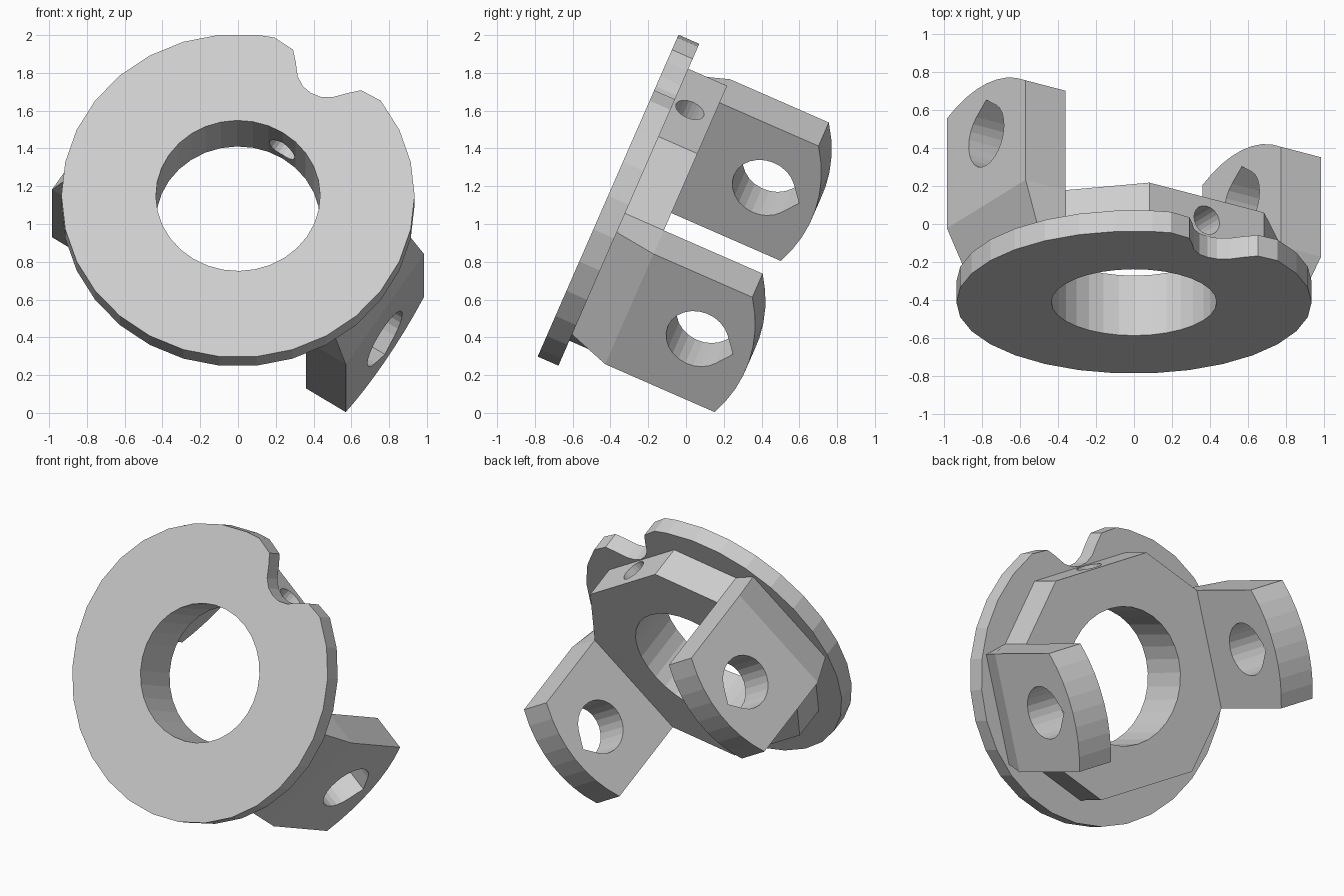
import bpy
import bmesh
from math import sin, cos, pi, radians, sqrt
from mathutils import Vector

cube = bpy.data.objects.get("Cube")
if cube:
    bpy.data.objects.remove(cube, do_unlink=True)

metal = bpy.data.materials.new("light_grey")
metal.use_nodes = True
GREY = (0.62, 0.62, 0.62, 1)
metal.diffuse_color = GREY
metal.node_tree.nodes["Principled BSDF"].inputs["Base Color"].default_value = GREY

# Tilted part frame: P points to the lugs, D to the set screw, W to the back
TILT, TURN = radians(23.64), radians(57)
U = Vector((1, 0, 0))
V = Vector((0, sin(TILT), cos(TILT)))
W = Vector((0, cos(TILT), -sin(TILT)))
P = U * sin(TURN) - V * cos(TURN)
D = U * cos(TURN) + V * sin(TURN)
ORIGIN = Vector((0, -0.4125, 1.15))

# Main dimensions
RIM, BORE = 0.935, 0.435
PLATE, HUB = 0.12, 0.344
LUG_IN, LUG_OUT, HALF = 0.677, 0.927, 0.38


def loft(name, ring_a, ring_b):
    """Closed solid between two rings of (p, d, w) points."""
    bm = bmesh.new()
    a, b = [[bm.verts.new(ORIGIN + P * p + D * d + W * w) for p, d, w in ring]
            for ring in (ring_a, ring_b)]
    bm.faces.new(a)
    bm.faces.new(b)
    for i in range(len(a)):
        j = (i + 1) % len(a)
        bm.faces.new((a[i], a[j], b[j], b[i]))
    bmesh.ops.recalc_face_normals(bm, faces=bm.faces)
    mesh = bpy.data.meshes.new(name)
    bm.to_mesh(mesh)
    bm.free()
    mesh.materials.append(metal)
    obj = bpy.data.objects.new(name, mesh)
    bpy.context.collection.objects.link(obj)
    return obj


def along_w(name, outline, low, high):
    return loft(name, *[[(p, d, w) for p, d in outline] for w in (low, high)])


def along_p(name, outline, low, high):
    return loft(name, *[[(p, d, w) for d, w in outline] for p in (low, high)])


def along_d(name, outline, low, high):
    return loft(name, *[[(p, d, w) for p, w in outline] for d in (low, high)])


def circle(radius, count, cx=0.0, cy=0.0):
    return [(cx + radius * cos(2 * pi * i / count), cy + radius * sin(2 * pi * i / count))
            for i in range(count)]


def cut(obj, cutter):
    """Subtract the cutter, bake the result and drop the cutter."""
    cutter.hide_render = True
    mod = obj.modifiers.new("cut", "BOOLEAN")
    mod.operation = "DIFFERENCE"
    mod.solver = "EXACT"
    mod.object = cutter
    bpy.context.view_layer.update()
    graph = bpy.context.evaluated_depsgraph_get()
    mesh = bpy.data.meshes.new_from_object(obj.evaluated_get(graph))
    obj.modifiers.clear()
    obj.data = mesh
    bpy.data.objects.remove(cutter, do_unlink=True)


# Flange plate: round rim interrupted by a flared notch
half_notch = [(0.335, 0.872), (0.215, 0.866), (0.165, 0.815), (0.11, 0.75), (0.055, 0.717)]
notch = half_notch + [(0, 0.708)] + [(-p, d) for p, d in reversed(half_notch)]
rim = []
for i in range(30):
    angle = pi / 2 + radians(3) + 2 * pi * i / 30
    p, d = RIM * cos(angle), RIM * sin(angle)
    if d < 0 or abs(p) > 0.36:
        rim.append((p, d))
flange = along_w("flange_plate", rim + notch, 0, PLATE)
cut(flange, along_w("bore_cutter", circle(BORE, 32), -0.1, 0.5))

# Eight-sided hub with the bore and one set screw hole
FLAT, SIDE = 0.703, 0.36
quarter = [(LUG_IN, HALF), (SIDE, FLAT)]
top = quarter + [(-p, d) for p, d in reversed(quarter)]
hub = along_w("hub", top + [(-p, -d) for p, d in top], PLATE, HUB)
cut(hub, along_w("bore_cutter", circle(BORE, 32), -0.1, 0.5))
cut(hub, along_d("screw_cutter", circle(0.08, 20, 0, 0.215), 0.2, 0.9))

# Lug side profile: straight sides and an off-centre rounded tip
ARC, PEAK, SHIFT = 0.85, 1.038, -0.06
tip = []
for i in range(9):
    d = HALF - 2 * HALF * i / 8
    tip.append((d, PEAK - ARC + sqrt(ARC ** 2 - (d - SHIFT) ** 2)))
profile = [(-HALF, HUB), (HALF, HUB)] + tip

# Pin hole: circle drawn to a slight point towards the tip
PIN_W, PIN_R = 0.737, 0.17
pin = [(0, PIN_W + 0.205)]
for i in range(21):
    angle = radians(90 + 34 + (360 - 68) * i / 20)
    pin.append((PIN_R * cos(angle), PIN_W + PIN_R * sin(angle)))

# Pair of lugs, each on a foot that tapers inward to the plate
for side, label in ((1, "left"), (-1, "right")):
    lug = along_p(label + "_lug", profile, side * LUG_IN, side * LUG_OUT)
    cut(lug, along_p("pin_cutter", pin, side * 0.5, side * 1.1))
    foot_low = [(LUG_IN, HALF), (0.835, 0.352), (0.835, -0.352), (LUG_IN, -HALF)]
    foot_high = [(LUG_IN, HALF), (LUG_OUT, HALF), (LUG_OUT, -HALF), (LUG_IN, -HALF)]
    loft(label + "_lug_foot",
         [(side * p, d, PLATE) for p, d in foot_low],
         [(side * p, d, HUB) for p, d in foot_high])
